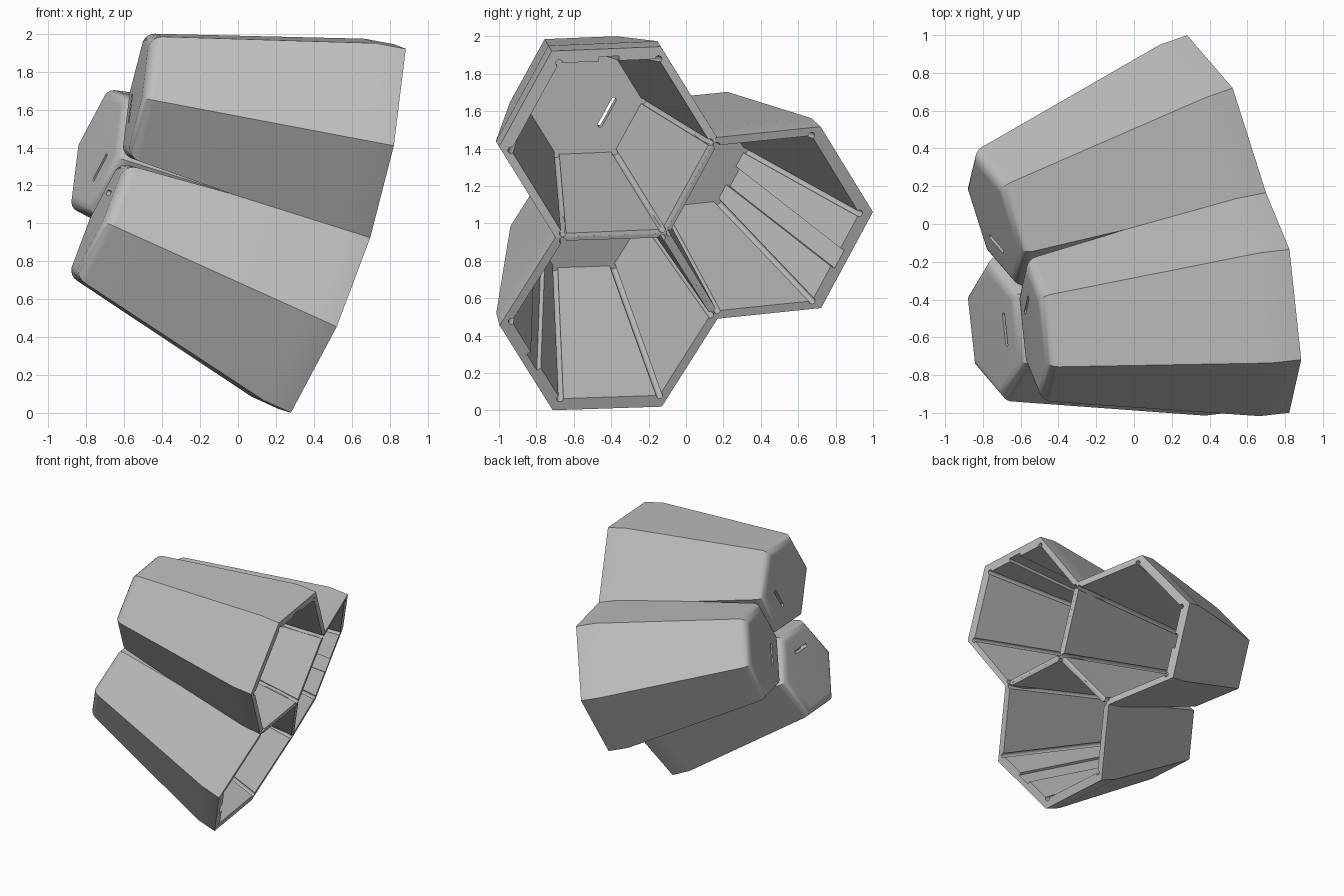
import bpy
import bmesh
from math import radians, cos, sin, pi
from mathutils import Matrix, Vector

cube = bpy.data.objects.get("Cube")
if cube:
    bpy.data.objects.remove(cube, do_unlink=True)

# Single grey plastic
grey = bpy.data.materials.new("grey_plastic")
grey.use_nodes = True
grey.diffuse_color = (0.52, 0.52, 0.52, 1)
grey.node_tree.nodes["Principled BSDF"].inputs["Base Color"].default_value = grey.diffuse_color

# Outer shell, then cavity sizes
RIM, KINK, BACK, LENGTH = 0.587, 0.16, 0.375, 1.33
IN_RIM, IN_BACK, IN_LENGTH = 0.535, 0.315, 1.27
SHIFT = Vector((-0.025, 0))
TILT = radians(8)

# Cluster frame: z runs out of the openings, x points to the upper cup
axis = Vector((1, 0.194, -0.315)).normalized()
out = Vector((0.40, -0.57, 0.92))
out = (out - axis * out.dot(axis)).normalized()
side = axis.cross(out)
cluster = Matrix((out, side, axis)).transposed().to_4x4()
cluster.translation = (0.635, -0.114, 0.946)


def polar(angle, r):
    return Vector((r * cos(angle), r * sin(angle)))


def hexagon(r):
    return [polar(k * pi / 3, r) for k in range(6)]


def cavity_profile(r):
    """Hexagon with a round groove at each corner and a channel in one wall."""
    pts = []
    for k in range(6):
        angle = k * pi / 3
        pts += [polar(angle, r) + polar(angle + radians(24 * s), 0.018)
                for s in range(-5, 6)]
    normal, along = polar(-pi / 6, 1), polar(pi / 3, 0.055)
    wall = normal * r * cos(pi / 6)
    recess = wall + normal * 0.025
    pts += [wall - along, recess - along, recess + along, wall + along]
    return [p + SHIFT for p in pts]


def slot_profile():
    """Narrow slot with round ends, beside one wall of the floor."""
    centre, along = polar(7 * pi / 6, 0.155), 7 * pi / 6 + pi / 2
    return [centre + polar(along + turn, 0.077) + polar(along + turn + s * pi / 8, 0.013)
            for turn in (0, pi) for s in range(-4, 5)]


def add_loop(bm, points, z):
    return [bm.verts.new((p.x, p.y, z)) for p in points]


def skin(bm, a, b):
    """Join two matching loops with quads."""
    for k in range(len(a)):
        n = (k + 1) % len(a)
        bm.faces.new((a[k], a[n], b[n], b[k]))


def loop_edges(bm, loop):
    return [bm.edges.get((loop[k - 1], loop[k])) for k in range(len(loop))]


def fill(bm, edges):
    """Flat surface between an outline and the hole inside it."""
    bmesh.ops.triangle_fill(bm, use_beauty=True, edges=edges, normal=(0, 0, 1))


def build_cup(name, turn):
    bm = bmesh.new()

    # Outer shell with rounded back edges
    rim = add_loop(bm, hexagon(RIM), 0)
    kink = add_loop(bm, hexagon(RIM), -KINK)
    back = add_loop(bm, hexagon(BACK), -LENGTH)
    skin(bm, rim, kink)
    skin(bm, kink, back)
    end = bm.faces.new(back)
    bmesh.ops.bevel(bm, geom=list(end.edges), offset=0.06, segments=5,
                    profile=0.5, affect='EDGES')
    end = min(bm.faces, key=lambda f: f.calc_center_median().z)
    back_edges = list(end.edges)
    bmesh.ops.delete(bm, geom=[end], context='FACES_ONLY')

    # Tapered cavity and the flat rim around it
    mouth = add_loop(bm, cavity_profile(IN_RIM), 0)
    floor = add_loop(bm, cavity_profile(IN_BACK), -IN_LENGTH)
    skin(bm, mouth, floor)
    fill(bm, loop_edges(bm, rim) + loop_edges(bm, mouth))

    # Floor and back wall, pierced by the slot
    slot_in = add_loop(bm, slot_profile(), -IN_LENGTH)
    slot_out = add_loop(bm, slot_profile(), -LENGTH)
    skin(bm, slot_in, slot_out)
    fill(bm, loop_edges(bm, floor) + loop_edges(bm, slot_in))
    fill(bm, back_edges + loop_edges(bm, slot_out))

    # Place so that the inner rim corner is the shared point of the cluster
    bmesh.ops.recalc_face_normals(bm, faces=bm.faces)
    bm.transform(cluster @ Matrix.Rotation(turn, 4, 'Z') @ Matrix.Rotation(TILT, 4, 'Y')
                 @ Matrix.Translation((RIM, 0, 0)))
    mesh = bpy.data.meshes.new(name)
    bm.to_mesh(mesh)
    bm.free()
    mesh.materials.append(grey)
    cup = bpy.data.objects.new(name, mesh)
    bpy.context.collection.objects.link(cup)
    return cup


# Three matching cups around the shared point, smooth with crisp hexagon edges
bpy.ops.object.select_all(action='DESELECT')
for i, name in enumerate(("upper_cup", "lower_cup", "rear_cup")):
    cup = build_cup(name, i * 2 * pi / 3)
    cup.select_set(True)
    bpy.context.view_layer.objects.active = cup
    bpy.ops.object.shade_smooth_by_angle(angle=radians(28))
    weighted = cup.modifiers.new("weighted_normals", 'WEIGHTED_NORMAL')
    weighted.keep_sharp = True
    cup.select_set(False)
